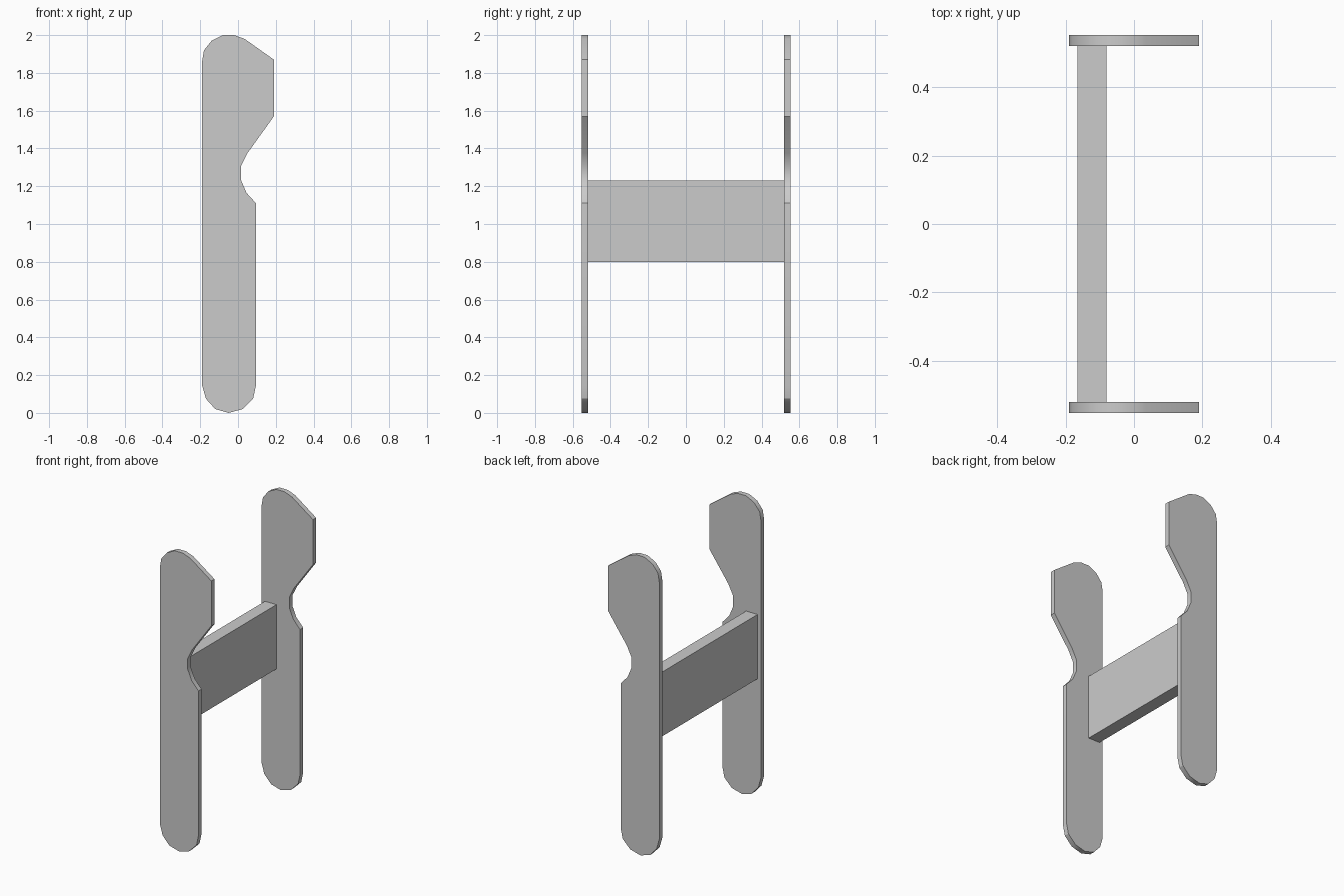
import bpy
import bmesh
import math

cube = bpy.data.objects.get("Cube")
if cube:
    bpy.data.objects.remove(cube, do_unlink=True)

# Plain grey material
grey = bpy.data.materials.new("plain_grey")
grey.use_nodes = True
colour = (0.6, 0.6, 0.6, 1)
grey.diffuse_color = colour
grey.node_tree.nodes["Principled BSDF"].inputs["Base Color"].default_value = colour


def extrude_profile(name, profile, y_front, y_back):
    """Extrude an (x, z) outline along y."""
    bm = bmesh.new()
    face = bm.faces.new([bm.verts.new((x, y_front, z)) for x, z in profile])
    result = bmesh.ops.extrude_face_region(bm, geom=[face])
    verts = [g for g in result["geom"] if isinstance(g, bmesh.types.BMVert)]
    bmesh.ops.translate(bm, verts=verts, vec=(0, y_back - y_front, 0))
    bmesh.ops.recalc_face_normals(bm, faces=bm.faces[:])
    mesh = bpy.data.meshes.new(name)
    bm.to_mesh(mesh)
    bm.free()
    mesh.materials.append(grey)
    obj = bpy.data.objects.new(name, mesh)
    bpy.context.collection.objects.link(obj)
    bpy.ops.object.select_all(action="DESELECT")
    obj.select_set(True)
    bpy.context.view_layer.objects.active = obj
    bpy.ops.object.shade_smooth_by_angle(angle=math.radians(32))
    return obj


# Panel outline: rounded foot, waist notch, flared head, rounded crown
outline = [
    (-0.05, 0), (0.025, 0.02), (0.08, 0.075), (0.095, 0.145),
    (0.095, 1.11), (0.045, 1.165), (0.015, 1.235), (0.015, 1.305),
    (0.05, 1.375), (0.19, 1.57), (0.19, 1.87),
    (0.035, 1.98), (-0.02, 2.0), (-0.08, 2.0), (-0.14, 1.97),
    (-0.18, 1.92), (-0.19, 1.86),
    (-0.19, 0.145), (-0.17, 0.075), (-0.12, 0.02),
]
inner, outer = 0.52, 0.553

# Two matching end panels
extrude_profile("front_panel", outline, -outer, -inner)
extrude_profile("back_panel", outline, inner, outer)

# Cross board joining the panels
board = [(-0.165, 0.8), (-0.08, 0.8), (-0.08, 1.23), (-0.165, 1.23)]
extrude_profile("cross_board", board, -inner, inner)
